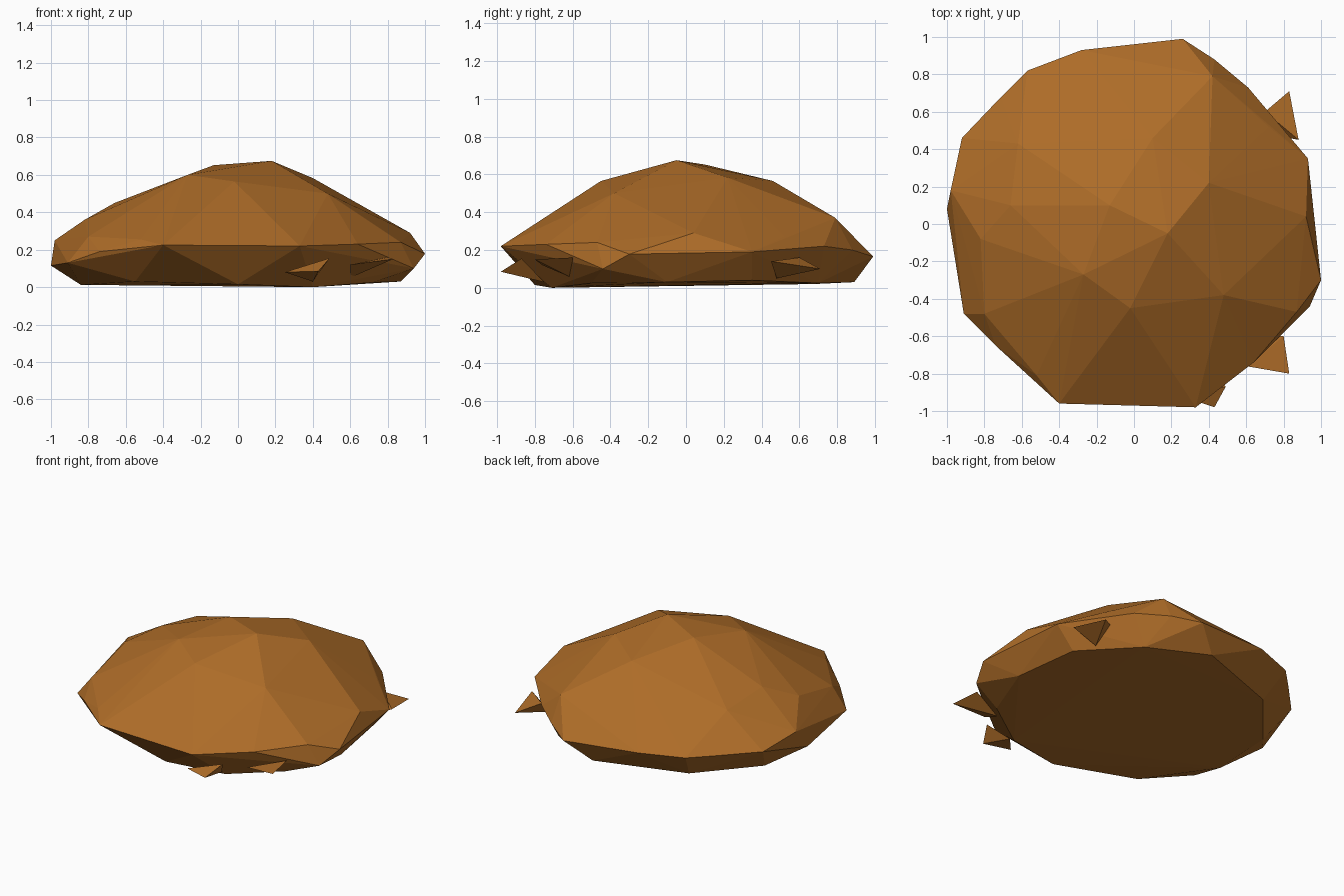
import bpy, bmesh

# single earthy brown
brown = bpy.data.materials.new("earth brown")
brown.diffuse_color = (0.42, 0.15, 0.021, 1)


def hull_object(name, points):
    """Faceted solid wrapped around a few points."""
    bm = bmesh.new()
    for p in points:
        bm.verts.new(p)
    res = bmesh.ops.convex_hull(bm, input=bm.verts[:])
    loose = [v for v in bm.verts if not v.link_faces]
    bmesh.ops.delete(bm, geom=loose, context='VERTS')
    bmesh.ops.recalc_face_normals(bm, faces=bm.faces[:])
    me = bpy.data.meshes.new(name)
    bm.to_mesh(me)
    bm.free()
    me.materials.append(brown)
    ob = bpy.data.objects.new(name, me)
    bpy.context.collection.objects.link(ob)
    return ob


# crown of the mound
crown = [(.18, -.05, .675), (-.13, .10, .652), (.40, .22, .583), (-.27, -.27, .60),
         (-.02, -.45, .565), (.10, .46, .565), (.48, -.38, .50), (-.66, .10, .45),
         (-.82, -.08, .36), (.42, .79, .37), (-.62, .43, .40)]

# widest ring
rim = [(.26, .99, .165), (.43, .88, .20), (.61, .73, .22), (.72, .52, .27),
       (.93, .35, .19), (.92, .04, .29), (1, -.30, .178), (.94, -.44, .10),
       (.87, -.47, .24), (.64, -.74, .23), (.33, -.98, .22), (.12, -.95, .195),
       (-.40, -.96, .225), (-.52, -.81, .255), (-.74, -.65, .19), (-.91, -.48, .13),
       (-.80, -.48, .27), (-1, .08, .115), (-.98, .18, .25), (-.92, .46, .20),
       (-.71, .68, .20), (-.57, .82, .20), (-.28, .93, .20)]

# underside ring
base = [(.40, -.71, 0), (0, -.80, .015), (-.55, -.62, .03), (-.84, -.15, .012),
        (-.82, .30, .015), (-.50, .68, .02), (.10, .89, .03), (.50, .70, .025),
        (.80, .35, .04), (.87, -.10, .03), (.72, -.50, .025)]

hull_object("mound", crown + rim + base)

# small shards poking out under the rim
shards = [
    [(.83, .71, .10), (.70, .60, .16), (.88, .45, .14), (.72, .48, .05)],
    [(.83, -.80, .15), (.60, -.76, .12), (.80, -.60, .16), (.60, -.60, .05)],
    [(.43, -.98, .085), (.25, -.92, .08), (.49, -.87, .155), (.40, -.75, .03)],
]
for i, pts in enumerate(shards):
    hull_object(f"edge_shard_{i + 1}", pts)
